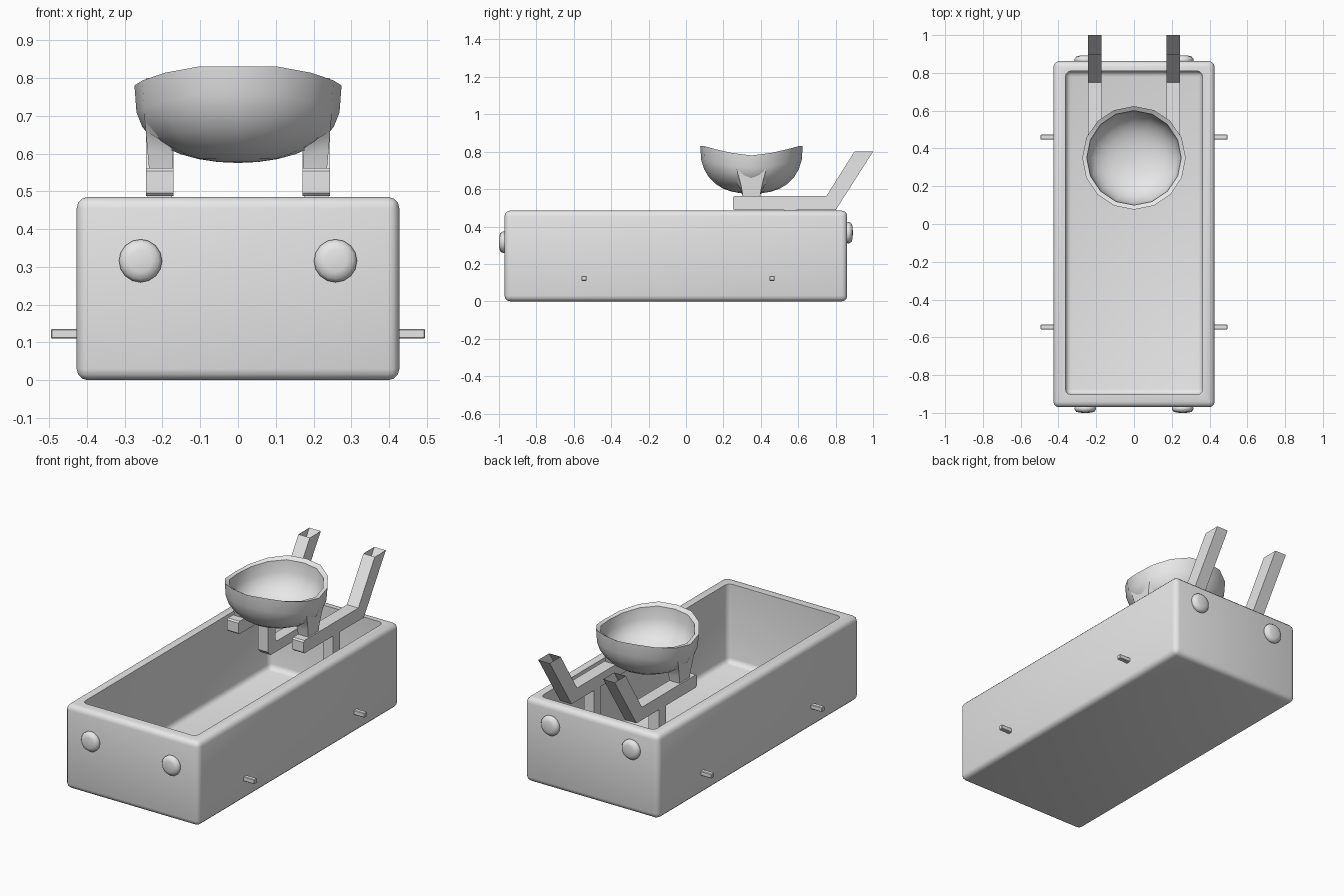
import bpy, bmesh, math
from mathutils import Vector

if "Cube" in bpy.data.objects:
    bpy.data.objects.remove(bpy.data.objects["Cube"])

grey = bpy.data.materials.new("plain_grey")
grey.diffuse_color = (0.8, 0.8, 0.8, 1)
grey.use_nodes = True
grey.node_tree.nodes["Principled BSDF"].inputs["Base Color"].default_value = grey.diffuse_color


def smooth(ob, angle=35):
    bpy.ops.object.select_all(action='DESELECT')
    ob.select_set(True)
    bpy.context.view_layer.objects.active = ob
    bpy.ops.object.shade_smooth_by_angle(angle=math.radians(angle))


def finish(name, bm, angle=35, open_face=None):
    bmesh.ops.recalc_face_normals(bm, faces=bm.faces[:])
    # an open end is cut only after the normals are settled
    if open_face is not None:
        bm.faces.remove(open_face)
    me = bpy.data.meshes.new(name)
    bm.to_mesh(me)
    bm.free()
    me.materials.append(grey)
    ob = bpy.data.objects.new(name, me)
    bpy.context.collection.objects.link(ob)
    smooth(ob, angle)
    return ob


def box(name, lo, hi, bevel, segments=3):
    bm = bmesh.new()
    bmesh.ops.create_cube(bm, size=1)
    for v in bm.verts:
        v.co = Vector([lo[i] if v.co[i] < 0 else hi[i] for i in range(3)])
    bmesh.ops.bevel(bm, geom=bm.edges[:], offset=bevel, segments=segments,
                    profile=0.5, affect='EDGES')
    return finish(name, bm)


def side_profile(name, pts, x0, x1, open_edge=None):
    """Extrude a (y, z) outline from x0 to x1; open_edge leaves one end hollow."""
    bm = bmesh.new()
    a = [bm.verts.new((x0, y, z)) for y, z in pts]
    b = [bm.verts.new((x1, y, z)) for y, z in pts]
    n = len(pts)
    bm.faces.new(a)
    bm.faces.new(b[::-1])
    tip = None
    for i in range(n):
        j = (i + 1) % n
        f = bm.faces.new((a[i], a[j], b[j], b[i]))
        if i == open_edge:
            tip = f
    return finish(name, bm, 35, tip)


def lathe(name, rings, steps, place):
    """Rings of (radius, height); place maps (radius, angle, height) to a point."""
    bm = bmesh.new()
    rows = []
    for r, h in rings:
        if r == 0:
            rows.append([bm.verts.new(place(0, 0, h))] * steps)
        else:
            rows.append([bm.verts.new(place(r, 2 * math.pi * k / steps, h))
                         for k in range(steps)])
    for p, q in zip(rows, rows[1:]):
        for k in range(steps):
            m = (k + 1) % steps
            bm.faces.new(list(dict.fromkeys((p[k], p[m], q[m], q[k]))))
    return finish(name, bm, 45)


# open tub with rounded edges, hollowed by a rounded cutter
tub = box("tub_body", (-0.427, -0.97, 0), (0.427, 0.862, 0.485), 0.03)
hollow = box("tub_hollow_cutter", (-0.363, -0.903, 0.03), (0.363, 0.81, 0.7), 0.03)
mod = tub.modifiers.new("hollow", 'BOOLEAN')
mod.operation = 'DIFFERENCE'
mod.solver = 'EXACT'
mod.object = hollow
bpy.context.view_layer.objects.active = tub
bpy.ops.object.modifier_apply(modifier=mod.name)
bpy.data.objects.remove(hollow)
smooth(tub)

# bowl seat: outer shell, rim and inner shell, rim higher at front and back
CY, RIM = 0.35, 0.78
rings = []
for i in range(9):
    t = math.pi / 2 * i / 8
    rings.append((0.274 * math.sin(t), -0.205 * max(math.cos(t), 0) ** 0.65))
for i in range(8, -1, -1):
    t = math.pi / 2 * i / 8
    rings.append((0.25 * math.sin(t), -0.18 * max(math.cos(t), 0) ** 0.65))


def seat_point(r, a, h):
    lift = 0.05 * min(1, (abs(math.sin(a)) / 0.92) ** 1.5) * (r / 0.274) ** 4
    return (r * math.cos(a), CY + r * math.sin(a), RIM + h + lift)


lathe("bowl_seat", rings, 16, seat_point)

for side, s in (("left", -1), ("right", 1)):
    # handle rail with a hollow, upswept end
    side_profile(side + "_handle_rail",
                 [(0.258, 0.488), (0.80, 0.488), (1.0, 0.80), (0.90, 0.80),
                  (0.75, 0.562), (0.258, 0.562), (0.25, 0.554), (0.25, 0.496)],
                 s * 0.171, s * 0.244, open_edge=2)
    # bracket dropping from the rail and turning to the back wall
    side_profile(side + "_rail_bracket",
                 [(0.525, 0.50), (0.525, 0.28), (0.55, 0.255), (0.815, 0.255),
                  (0.815, 0.315), (0.605, 0.315), (0.59, 0.33), (0.59, 0.50)],
                 s * 0.175, s * 0.24)
    # flared leg joining the bowl to the rail
    bm = bmesh.new()
    levels = [  # inner x, outer x, half depth, inner z, outer z
        (0.172, 0.235, 0.045, 0.555, 0.555),
        (0.172, 0.240, 0.054, 0.59, 0.61),
        (0.175, 0.244, 0.066, 0.615, 0.66),
        (0.205, 0.249, 0.080, 0.635, 0.71)]
    loops = []
    for xi, xo, d, zi, zo in levels:
        loops.append([bm.verts.new(c) for c in (
            (s * xi, CY - d, zi), (s * xo, CY - d, zo),
            (s * xo, CY + d, zo), (s * xi, CY + d, zi))])
    for p, q in zip(loops, loops[1:]):
        for k in range(4):
            m = (k + 1) % 4
            bm.faces.new((p[k], p[m], q[m], q[k]))
    bm.faces.new(loops[0])
    bm.faces.new(loops[-1])
    finish(side + "_seat_leg", bm)

    # domed lamps on the front and back walls
    dome = [(0, -0.01), (0.05, -0.01), (0.057, 0.003), (0.057, 0.011),
            (0.048, 0.024), (0.03, 0.029), (0, 0.03)]
    for end, d, wall, z in (("front", -1, -0.97, 0.316), ("back", 1, 0.862, 0.367)):
        lathe(side + "_" + end + "_lamp", dome, 16,
              lambda r, a, h: (s * 0.258 + r * math.cos(a), wall + d * h,
                               z + r * math.sin(a)))
        # short axle stubs
        y = -0.545 if end == "front" else 0.46
        lo, hi = sorted((s * 0.415, s * 0.495))
        box(side + "_" + end + "_axle", (lo, y - 0.013, 0.11),
            (hi, y + 0.013, 0.136), 0.003, 1)
